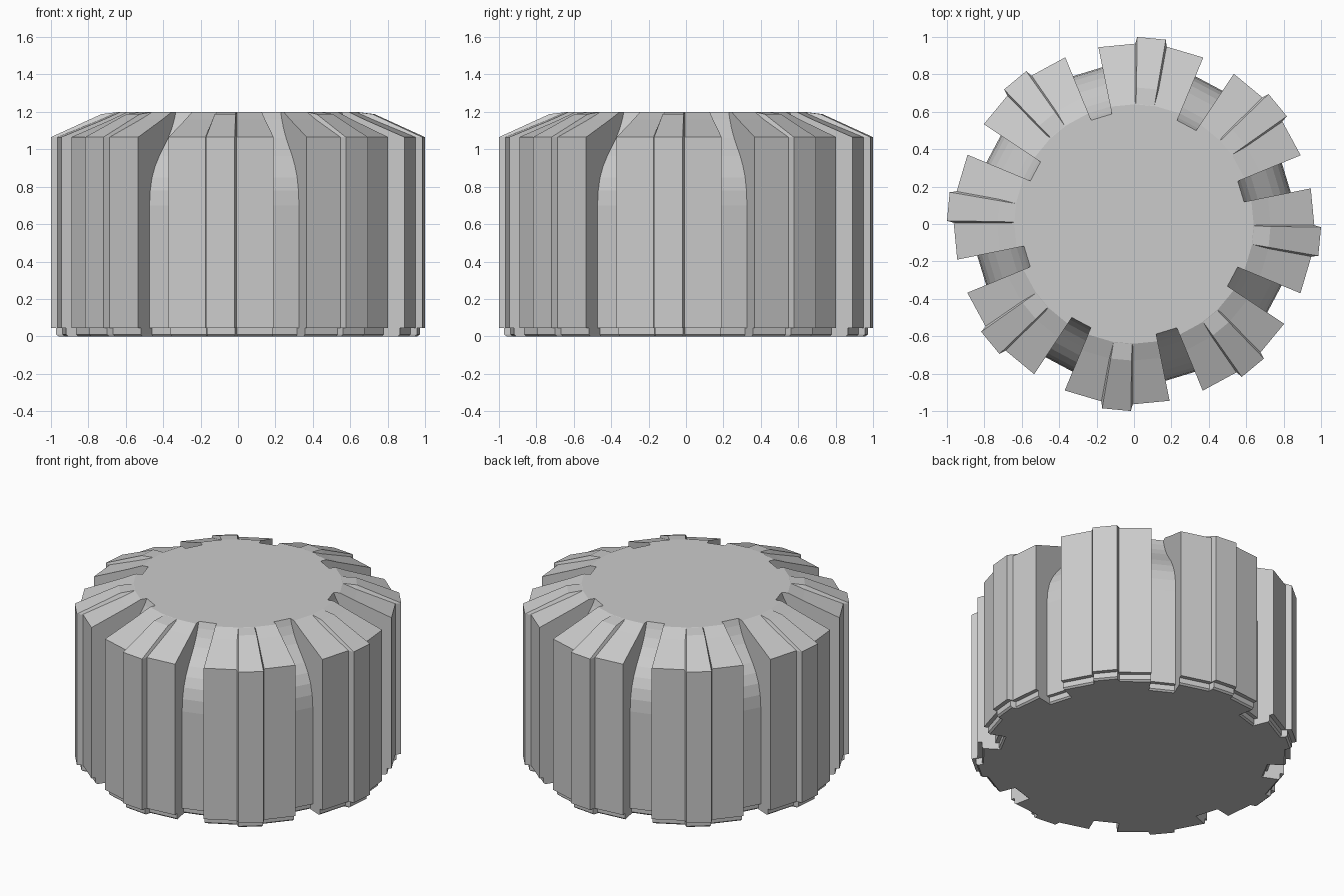
import bpy
import bmesh
import math

old = bpy.data.objects.get("Cube")
if old:
    bpy.data.objects.remove(old, do_unlink=True)

grey = bpy.data.materials.new("light_grey")
grey.use_nodes = True
COLOUR = (0.6, 0.6, 0.6, 1)
grey.diffuse_color = COLOUR
grey.node_tree.nodes["Principled BSDF"].inputs["Base Color"].default_value = COLOUR

REPEATS = 8
STEP = 360 / REPEATS
# Angles of one lobe: start, rib start, rib end, end
LOBE = [-112.6, -100.4, -90.4, -78.6]
GROOVE = [LOBE[-1], LOBE[0] + STEP]


def polar(angle, r, z):
    a = math.radians(angle)
    return (r * math.cos(a), r * math.sin(a), z)


def loft(bm, rows):
    """Join closed loops of equal length and cap both ends."""
    loops = [[bm.verts.new(p) for p in row] for row in rows]
    n = len(loops[0])
    faces = [bm.faces.new(loops[0]), bm.faces.new(loops[-1])]
    for a, b in zip(loops, loops[1:]):
        for i in range(n):
            j = (i + 1) % n
            faces.append(bm.faces.new((a[i], a[j], b[j], b[i])))
    return faces


def make_part(name, build):
    """Repeat a lofted shape around the axis as one object."""
    bm = bmesh.new()
    for k in range(REPEATS):
        piece = bmesh.new()
        loft(piece, build(k * STEP))
        bmesh.ops.remove_doubles(piece, verts=piece.verts, dist=1e-5)
        bmesh.ops.recalc_face_normals(piece, faces=piece.faces)
        temp = bpy.data.meshes.new("piece")
        piece.to_mesh(temp)
        piece.free()
        bm.from_mesh(temp)
        bpy.data.meshes.remove(temp)
    mesh = bpy.data.meshes.new(name)
    bm.to_mesh(mesh)
    bm.free()
    mesh.materials.append(grey)
    obj = bpy.data.objects.new(name, mesh)
    bpy.context.collection.objects.link(obj)
    return obj


def base(r):
    """Inset foot with a small chamfer under an outer radius."""
    return [(0, 0), (r * 0.96, 0), (r * 0.972, 0.01), (r * 0.972, 0.045), (r, 0.045)]


# Broad lobes with a sloping shoulder
lobe_profile = base(0.964) + [(0.964, 1.065), (0.73, 1.16), (0.64, 1.2), (0, 1.2)]
make_part("lobes", lambda turn: [
    [polar(a + turn, r, z) for r, z in lobe_profile] for a in LOBE])

# Grooves whose floor sweeps inward near the top
groove_profile = base(0.855) + [
    (0.855, 0.7), (0.848, 0.78), (0.83, 0.85), (0.8, 0.91), (0.76, 0.965),
    (0.715, 1.015), (0.675, 1.06), (0.64, 1.11), (0.615, 1.16), (0.6, 1.2), (0, 1.2)]
make_part("grooves", lambda turn: [
    [polar(a + turn, r, z) for r, z in groove_profile] for a in GROOVE])


# Raised rib along the middle of each lobe and over its shoulder
def rib(stations):
    def build(turn):
        rows = []
        for low, high in stations:
            start, end = LOBE[1] + turn, LOBE[2] + turn
            rows.append([polar(start, *low), polar(start + 0.6, *high),
                         polar(end - 0.6, *high), polar(end, *low)])
        return rows
    return build


make_part("ribs", rib([
    ((0.964, 0.045), (1.0, 0.045)),
    ((0.964, 1.065), (1.0, 1.065)),
    ((0.73, 1.16), (0.73, 1.188)),
    ((0.64, 1.195), (0.635, 1.2))]))

# Foot of each rib
make_part("rib_feet", rib([
    ((0.925, 0), (0.96, 0)),
    ((0.937, 0.01), (0.972, 0.01)),
    ((0.937, 0.045), (0.972, 0.045))]))
